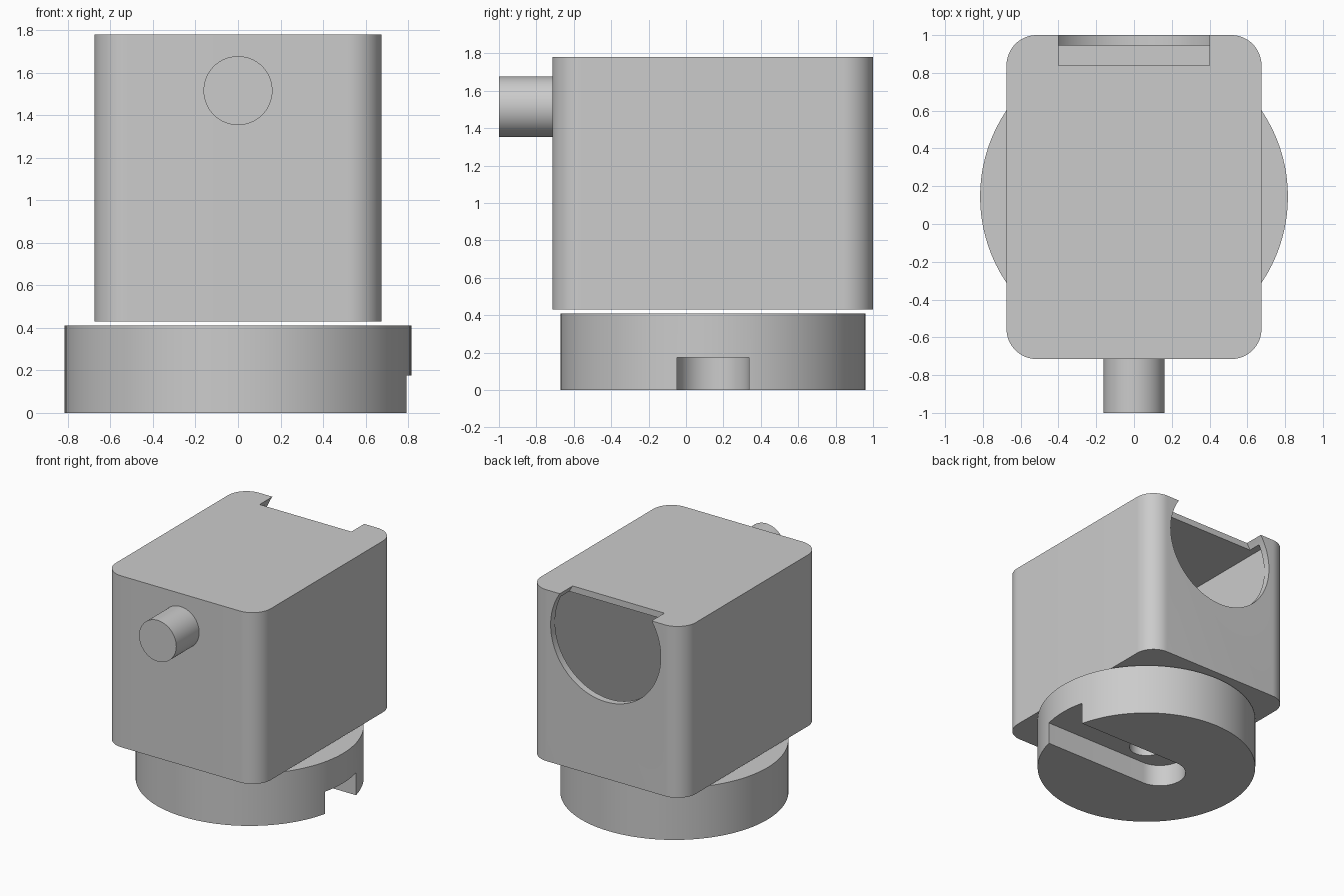
import bpy
import bmesh
import math
from mathutils import Matrix, Vector

old = bpy.data.objects.get("Cube")
if old:
    bpy.data.objects.remove(old, do_unlink=True)

grey = bpy.data.materials.new("plain_grey")
grey.use_nodes = True
colour = (0.6, 0.6, 0.6, 1)
grey.diffuse_color = colour
grey.node_tree.nodes["Principled BSDF"].inputs["Base Color"].default_value = colour

BASE_Y = 0.145   # centre of the round base
BORE_Z = 1.515   # shared height of the pin and the round window


def finish(name, bm):
    mesh = bpy.data.meshes.new(name)
    bmesh.ops.recalc_face_normals(bm, faces=bm.faces)
    bm.to_mesh(mesh)
    bm.free()
    mesh.materials.append(grey)
    obj = bpy.data.objects.new(name, mesh)
    bpy.context.collection.objects.link(obj)
    return obj


def prism(name, outline, z0, z1):
    """Extrude a flat xy outline from z0 to z1."""
    bm = bmesh.new()
    face = bm.faces.new([bm.verts.new((x, y, z0)) for x, y in outline])
    top = bmesh.ops.extrude_face_region(bm, geom=[face])["geom"]
    verts = [v for v in top if isinstance(v, bmesh.types.BMVert)]
    bmesh.ops.translate(bm, verts=verts, vec=(0, 0, z1 - z0))
    return finish(name, bm)


def arc(cx, cy, r, start, end, steps):
    angles = [math.radians(start + (end - start) * i / steps) for i in range(steps + 1)]
    return [(cx + r * math.cos(a), cy + r * math.sin(a)) for a in angles]


def circle(cx, cy, r, steps=96):
    return arc(cx, cy, r, 0, 360, steps)[:-1]


def rod(name, r, y0, y1):
    """Cylinder along y, centred on the bore height."""
    obj = prism(name, circle(0, 0, r), y0, y1)
    obj.data.transform(Matrix.Translation((0, 0, BORE_Z)) @ Matrix.Rotation(-math.pi / 2, 4, "X"))
    return obj


def box(name, x0, x1, y0, y1, z0, z1):
    return prism(name, [(x0, y0), (x1, y0), (x1, y1), (x0, y1)], z0, z1)


def cut(target, cutter):
    cutter.hide_render = True
    mod = target.modifiers.new("cut", "BOOLEAN")
    mod.object = cutter
    mod.solver = "EXACT"
    bpy.context.view_layer.objects.active = target
    bpy.ops.object.modifier_apply(modifier=mod.name)
    bpy.data.objects.remove(cutter, do_unlink=True)


# Housing: rounded box, hollow inside, with a round window at the back
R = 0.16
outline = []
for cx, cy, start in ((0.675, 1, 0), (-0.675, 1, 90), (-0.675, -0.715, 180), (0.675, -0.715, 270)):
    outline += arc(cx - math.copysign(R, cx), cy - math.copysign(R, cy), R, start, start + 90, 16)
housing = prism("housing", outline, 0.43, 1.78)
cut(housing, box("cavity", -0.485, 0.485, -0.66, 0.945, 0.49, 1.73))
cut(housing, rod("window", 0.48, 0.84, 1.1))

# Pin on the front
pin = rod("front_pin", 0.162, -1, -0.71)

# Round base with a keyhole slot underneath, open to the side
base = prism("round_base", circle(0, BASE_Y, 0.815), 0, 0.41)
slot = arc(-0.13, BASE_Y, 0.193, 90, 270, 32) + [(1, BASE_Y - 0.193), (1, BASE_Y + 0.193)]
cut(base, prism("slot", slot, -0.1, 0.175))
cut(base, prism("screw_hole", circle(0, BASE_Y, 0.128, 48), 0.1, 0.5))

# Smooth the curved walls, keep the edges crisp
bpy.ops.object.select_all(action="DESELECT")
for obj in (housing, pin, base):
    obj.select_set(True)
bpy.context.view_layer.objects.active = housing
bpy.ops.object.shade_smooth_by_angle(angle=math.radians(30))
